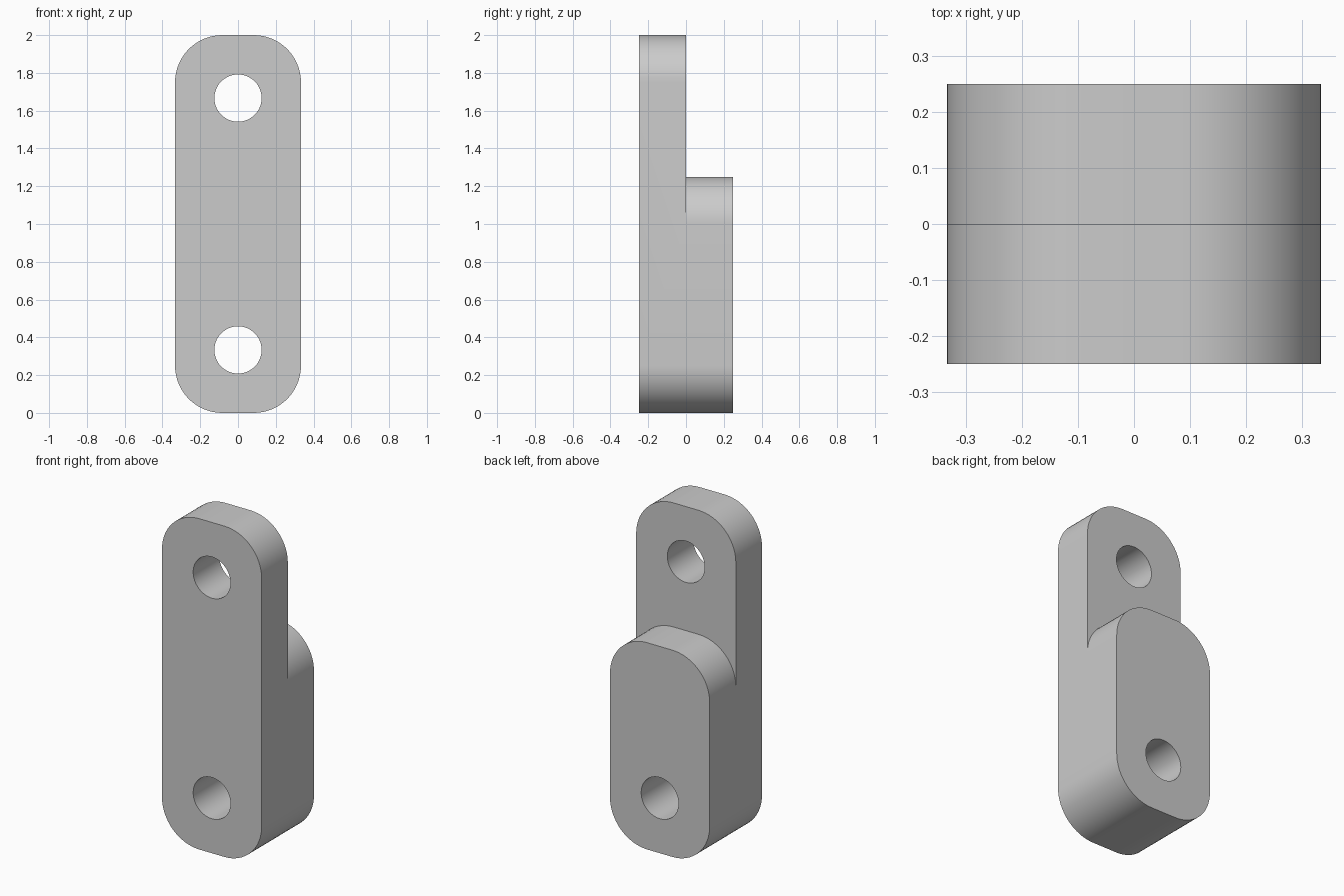
import bpy, bmesh
from math import sin, cos, pi

cube = bpy.data.objects.get("Cube")
if cube:
    bpy.data.objects.remove(cube, do_unlink=True)

HALF_W, DEPTH, RADIUS = 1 / 3, 0.25, 0.25
HOLE_R, STEP_Z, TOP_Z = 0.125, 1.25, 2.0
SEGMENTS = 16


def arc(cx, cz, r, start, sweep, n=SEGMENTS):
    """Points on an arc in the XZ plane."""
    return [(cx + r * cos(start + sweep * i / n), cz + r * sin(start + sweep * i / n))
            for i in range(n + 1)]


def arch(top):
    """Two rounded corners, running right to left below the given height."""
    cx, cz = HALF_W - RADIUS, top - RADIUS
    return arc(cx, cz, RADIUS, 0, pi / 2) + arc(-cx, cz, RADIUS, pi / 2, pi / 2)


def prism(name, outline, y0, y1):
    """Extrude an XZ outline along Y."""
    bm = bmesh.new()
    face = bm.faces.new([bm.verts.new((x, y0, z)) for x, z in outline])
    ext = bmesh.ops.extrude_face_region(bm, geom=[face])["geom"]
    bmesh.ops.translate(bm, vec=(0, y1 - y0, 0),
                        verts=[v for v in ext if isinstance(v, bmesh.types.BMVert)])
    bmesh.ops.recalc_face_normals(bm, faces=bm.faces)
    mesh = bpy.data.meshes.new(name)
    bm.to_mesh(mesh)
    bm.free()
    obj = bpy.data.objects.new(name, mesh)
    bpy.context.collection.objects.link(obj)
    return obj


# Link body: rounded bar at full depth
upper = arch(TOP_Z)
lower = [(-x, TOP_Z - z) for x, z in upper]
body = prism("link_body", upper + lower, -DEPTH, DEPTH)

grey = bpy.data.materials.new("plain grey")
grey.use_nodes = True
grey.diffuse_color = (0.6, 0.6, 0.6, 1)
grey.node_tree.nodes["Principled BSDF"].inputs["Base Color"].default_value = (0.6, 0.6, 0.6, 1)
body.data.materials.append(grey)

# Step cutter: everything behind the tongue and above the rounded shoulder
side, low, high = HALF_W + 0.2, STEP_Z - RADIUS, TOP_Z + 0.2
step = [(side, low)] + arch(STEP_Z) + [(-side, low), (-side, high), (side, high)]
cutters = [prism("step_cutter", step, 0, DEPTH + 0.2)]

# Pin holes at both ends
for label, z in (("lower", HALF_W), ("upper", TOP_Z - HALF_W)):
    circle = arc(0, z, HOLE_R, 0, 2 * pi, 48)[:-1]
    cutters.append(prism(label + "_hole_cutter", circle, -DEPTH - 0.2, DEPTH + 0.2))

# Cut, apply and remove the helpers
bpy.ops.object.select_all(action="DESELECT")
body.select_set(True)
bpy.context.view_layer.objects.active = body
for cutter in cutters:
    cutter.hide_render = True
    mod = body.modifiers.new(cutter.name, "BOOLEAN")
    mod.operation, mod.solver, mod.object = "DIFFERENCE", "EXACT", cutter
    bpy.ops.object.modifier_apply(modifier=mod.name)
    bpy.data.objects.remove(cutter, do_unlink=True)

bpy.ops.object.shade_smooth_by_angle(angle=pi / 6)
